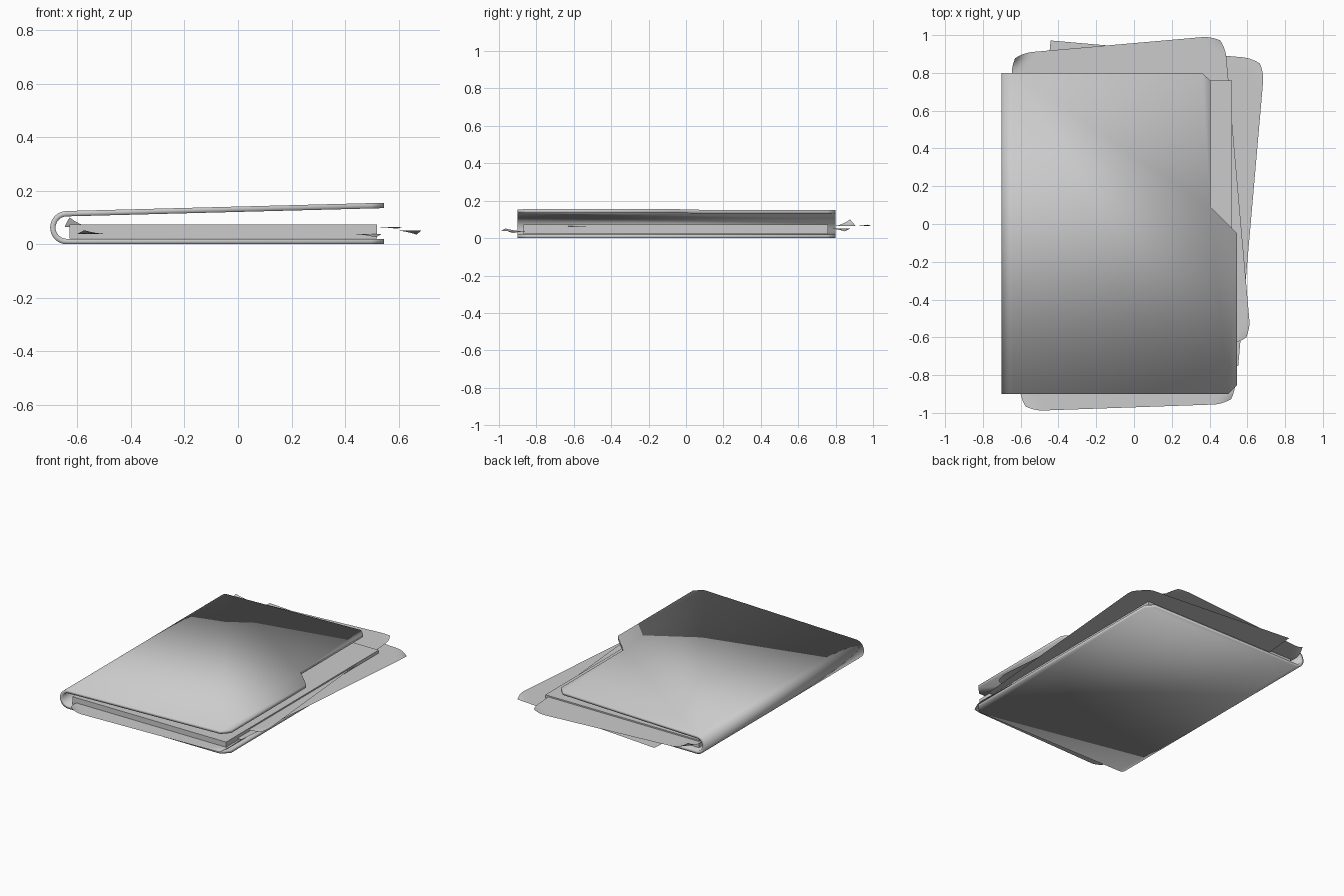
import bpy, bmesh, math
from mathutils import Matrix, Vector

cube = bpy.data.objects.get("Cube")
if cube:
    bpy.data.objects.remove(cube, do_unlink=True)

grey = bpy.data.materials.new("plain grey")
grey.use_nodes = True
colour = (0.6, 0.6, 0.6, 1)
grey.diffuse_color = colour
grey.node_tree.nodes["Principled BSDF"].inputs["Base Color"].default_value = colour


def finish(bm, name):
    mesh = bpy.data.meshes.new(name)
    bm.to_mesh(mesh)
    bm.free()
    mesh.materials.append(grey)
    obj = bpy.data.objects.new(name, mesh)
    bpy.context.collection.objects.link(obj)
    bpy.ops.object.select_all(action='DESELECT')
    obj.select_set(True)
    bpy.context.view_layer.objects.active = obj
    bpy.ops.object.shade_smooth_by_angle(angle=math.radians(30))
    return obj


# Folder cover: two panels joined by a rounded spine, thickened inwards
FRONT, BACK, HINGE, EDGE, RADIUS = -0.9, 0.8, -0.64, 0.545, 0.062
bm = bmesh.new()
rows = []
STEPS = 16
for i in range(STEPS + 1):
    a = math.pi * i / STEPS
    x, z = HINGE - RADIUS * math.sin(a), RADIUS - RADIUS * math.cos(a)
    rows.append([bm.verts.new((x, y, z)) for y in (FRONT, BACK)])
for (a, b), (c, d) in zip(rows, rows[1:]):
    bm.faces.new((a, c, d, b))


def panel(hinge, outline, z0, slope):
    free = [bm.verts.new((x, y, z0 + slope * (x - HINGE))) for x, y in outline]
    bm.faces.new([hinge[0]] + free + [hinge[1]])


c = 0.047
front_corner = [(EDGE - c, FRONT), (EDGE, FRONT + c)]
panel(rows[0], front_corner + [(EDGE, BACK - c), (EDGE - c, BACK)], 0, 0)
panel(rows[-1], front_corner + [(EDGE, -0.05), (0.405, 0.09),
                                (0.405, BACK - 0.042), (0.36, BACK)], 2 * RADIUS, 0.026)
bmesh.ops.recalc_face_normals(bm, faces=bm.faces)
bm.faces.ensure_lookup_table()
# the bottom panel must face down so the thickness grows inwards
bottom = max((f for f in bm.faces if len(f.verts) > 4), key=lambda f: -f.calc_center_median().z)
if bottom.normal.z > 0:
    bmesh.ops.reverse_faces(bm, faces=bm.faces)
cover = finish(bm, "folder_cover")
solid = cover.modifiers.new("thickness", 'SOLIDIFY')
solid.thickness = 0.02
solid.offset = -1
solid.use_even_offset = True

# Paper stack
bm = bmesh.new()
bmesh.ops.create_cube(bm, size=1, matrix=Matrix.Translation((-0.055, -0.055, 0.0475))
                      @ Matrix.Diagonal((1.15, 1.63, 0.051, 1)))
finish(bm, "paper_stack")


# Loose sheets with curled corners; curls maps a corner (sign x, sign y) to its lift
def sheet(name, centre, angle, curls, width=1.14, height=1.63, reach=0.11):
    bm = bmesh.new()
    bmesh.ops.create_grid(bm, x_segments=40, y_segments=56, size=0.5,
                          matrix=Matrix.Diagonal((width, height, 1, 1)))
    for v in bm.verts:
        for (sx, sy), lift in curls.items():
            d = abs(sx * width / 2 - v.co.x) + abs(sy * height / 2 - v.co.y)
            if d < reach:
                t = (1 - d / reach) ** 1.5
                v.co += Vector((-sx * 0.025 * t, -sy * 0.025 * t, lift * t))
    bm.transform(Matrix.Translation(centre) @ Matrix.Rotation(math.radians(angle), 4, 'Z'))
    finish(bm, name)


sheet("loose_sheet_upper", (-0.018, 0.138, 0.064), 5,
      {(-1, 1): 0.036, (1, 1): 0.008, (1, -1): -0.006})
sheet("loose_sheet_middle", (0.055, 0.11, 0.052), -5, {(1, 1): -0.016})
sheet("loose_sheet_lower", (-0.058, -0.157, 0.038), 2,
      {(-1, -1): 0.014, (1, -1): -0.012})
